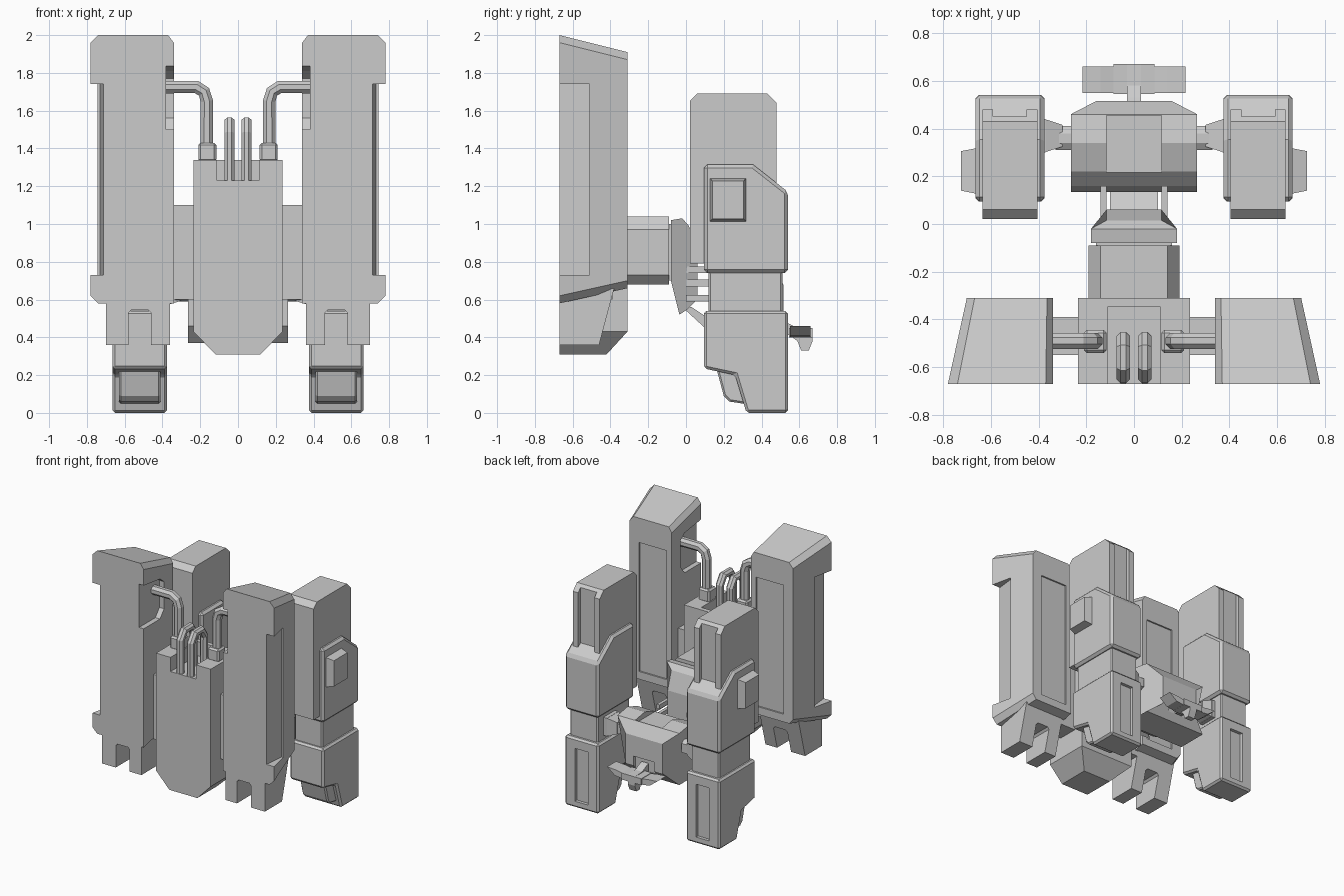
import bpy, bmesh
from mathutils import Vector, Matrix

cube = bpy.data.objects.get("Cube")
if cube:
    bpy.data.objects.remove(cube, do_unlink=True)

grey = bpy.data.materials.new("light_grey")
grey.use_nodes = True
COLOUR = (0.6, 0.6, 0.6, 1)
grey.diffuse_color = COLOUR
grey.node_tree.nodes["Principled BSDF"].inputs["Base Color"].default_value = COLOUR


def finish(name, bm, bevel=0, mirror=False):
    bmesh.ops.recalc_face_normals(bm, faces=bm.faces)
    if bevel:
        sharp = [e for e in bm.edges if e.calc_face_angle(0) > 0.9]
        bmesh.ops.bevel(bm, geom=sharp, offset=bevel, segments=1, affect='EDGES')
    mesh = bpy.data.meshes.new(name)
    bm.to_mesh(mesh)
    bm.free()
    mesh.materials.append(grey)
    obj = bpy.data.objects.new(name, mesh)
    bpy.context.collection.objects.link(obj)
    if mirror:
        obj.modifiers.new("Mirror", 'MIRROR')
    return obj


def prism(name, pts, axis, lo, hi, bevel=0, mirror=False, warp=None):
    """Extrude a 2D outline along x (outline y,z), y (x,z) or z (x,y)."""
    def place(a, b, t):
        return {'x': (t, a, b), 'y': (a, t, b), 'z': (a, b, t)}[axis]
    bm = bmesh.new()
    ends = [[bm.verts.new(place(a, b, t)) for a, b in pts] for t in (lo, hi)]
    bm.faces.new(ends[0])
    bm.faces.new(ends[1])
    for i in range(len(pts)):
        j = (i + 1) % len(pts)
        bm.faces.new((ends[0][i], ends[0][j], ends[1][j], ends[1][i]))
    if warp:
        for v in bm.verts:
            v.co = warp(v.co)
    return finish(name, bm, bevel, mirror)


def box(name, x, y, z, bevel=0, mirror=False, warp=None):
    return prism(name, [(x[0], y[0]), (x[1], y[0]), (x[1], y[1]), (x[0], y[1])],
                 'z', z[0], z[1], bevel, mirror, warp)


def cut(obj, cutter):
    """Carve the cutter out of the object, ahead of any mirroring."""
    cutter.hide_render = True
    mod = obj.modifiers.new("Cut", 'BOOLEAN')
    mod.operation, mod.solver, mod.object = 'DIFFERENCE', 'EXACT', cutter
    bpy.context.view_layer.objects.active = obj
    while obj.modifiers[0] != mod:
        bpy.ops.object.modifier_move_up(modifier=mod.name)
    bpy.ops.object.modifier_apply(modifier=mod.name)
    bpy.data.objects.remove(cutter, do_unlink=True)


def tube(name, path, radius):
    """Eight-sided pipe along a path, mitred at the bends."""
    pts = [Vector(p) for p in path]
    bm = bmesh.new()
    rings = []
    for i, p in enumerate(pts):
        before = (p - pts[i - 1]).normalized() if i else (pts[1] - p).normalized()
        after = (pts[i + 1] - p).normalized() if i < len(pts) - 1 else before
        turn = (before + after).normalized()
        circle = bmesh.ops.create_circle(bm, segments=8, radius=radius, matrix=Matrix.Translation(p)
                                         @ turn.to_track_quat('Z', 'Y').to_matrix().to_4x4()
                                         @ Matrix.Rotation(0.3927, 4, 'Z'))
        rings.append(circle['verts'])
    for a, b in zip(rings, rings[1:]):
        # pair each vertex with the nearest one of the next ring along the pipe
        shift = min(range(8), key=lambda s: sum((a[k].co - b[(k + s) % 8].co).length for k in range(8)))
        for k in range(8):
            bm.faces.new((a[k], a[(k + 1) % 8], b[(k + 1 + shift) % 8], b[(k + shift) % 8]))
    bm.faces.new(rings[0])
    bm.faces.new(rings[-1])
    return finish(name, bm, mirror=True)


# Tall side pods, narrowing and sloping towards the back
def pod_taper(co):
    t = (co.y + 0.67) / 0.36
    x = 0.34 + (co.x - 0.34) * (1 - 0.18 * t)
    z = co.z + t * (-0.09 if co.z > 1.5 else 0.08)
    return Vector((x, co.y, z))


pod = prism("side_pod", [(0.37, 2), (0.74, 2), (0.78, 1.96), (0.78, 0.62), (0.74, 0.58),
                         (0.34, 0.58), (0.34, 1.96)], 'y', -0.67, -0.31, mirror=True, warp=pod_taper)
cut(pod, prism("side_slot", [(0.71, -0.7), (0.73, -0.51), (0.9, -0.51), (0.9, -0.7)], 'z', 0.73, 1.74))
cut(pod, prism("pipe_slot", [(-0.7, 1.5), (-0.47, 1.5), (-0.42, 1.56), (-0.42, 1.77), (-0.47, 1.81),
                             (-0.7, 1.84)], 'x', 0.3, 0.38))
cut(pod, box("back_inset", (0.385, 0.62), (-0.322, -0.2), (0.72, 1.72)))

# Forked foot under each pod
foot = prism("pod_foot", [(-0.67, 0.36), (-0.46, 0.36), (-0.38, 0.66), (-0.67, 0.62)],
             'x', 0.36, 0.70, mirror=True)
cut(foot, prism("fork_gap", [(0.46, 0.2), (0.58, 0.2), (0.58, 0.53), (0.565, 0.545), (0.475, 0.545),
                             (0.46, 0.53)], 'y', -0.8, -0.2))

# Centre shield with a notch in the top and a cut-away lower back edge
shield = prism("centre_shield", [(-0.12, 0.31), (0.12, 0.31), (0.235, 0.43), (0.235, 1.34),
                                 (-0.235, 1.34), (-0.235, 0.43)], 'y', -0.67, -0.31)
cut(shield, box("top_notch", (-0.11, 0.11), (-0.7, -0.345), (1.23, 1.5)))
cut(shield, prism("lower_bevel", [(-0.42, 0.31), (-0.31, 0.43), (-0.2, 0.43), (-0.2, 0.2), (-0.42, 0.2)],
                  'x', -0.5, 0.5))
box("pod_bracket", (0.22, 0.36), (-0.55, -0.39), (0.6, 1.1), mirror=True)

# Pipes feeding the pods and the pair of looped pipes in the notch
tube("pod_pipe", [(0.40, -0.49, 1.725), (0.22, -0.49, 1.725), (0.18, -0.49, 1.70),
                  (0.165, -0.49, 1.65), (0.165, -0.49, 1.38)], 0.036)
box("pipe_socket", (0.115, 0.21), (-0.54, -0.445), (1.33, 1.43), bevel=0.012, mirror=True)
tube("loop_pipe", [(0.045, -0.48, 1.22), (0.045, -0.48, 1.48), (0.045, -0.52, 1.54),
                   (0.045, -0.60, 1.54), (0.045, -0.64, 1.48), (0.045, -0.64, 1.22)], 0.03)

# Arm joining the shield to the body
prism("rear_boom", [(-0.19, 0.73), (-0.14, 0.68), (0.14, 0.68), (0.19, 0.73), (0.19, 0.97),
                    (0.14, 1.04), (-0.14, 1.04), (-0.19, 0.97)], 'y', -0.32, -0.09)
box("boom_core", (-0.16, 0.16), (-0.1, -0.06), (0.7, 1.0))


def collar_taper(co):
    return Vector((co.x * (0.64 if co.y > 0 else 1), co.y, co.z))


prism("collar", [(-0.08, 1.02), (-0.02, 1.03), (0.015, 0.99), (0.06, 0.85), (0.06, 0.6), (0.01, 0.55),
                 (-0.035, 0.52), (-0.08, 0.7)], 'x', -0.18, 0.18, warp=collar_taper)
for i, z in enumerate((0.59, 0.67, 0.74)):
    box("collar_rod_%d" % (i + 1), (0.115, 0.14), (0.0, 0.16), (z, z + 0.035), mirror=True)
prism("lower_strut", [(-0.02, 0.56), (0.03, 0.56), (0.18, 0.46), (0.18, 0.41), (0.1, 0.45)], 'x', -0.1, 0.1)

# Barrel body with a hatch recess on top
def body_taper(co):
    return Vector((co.x * (0.6 if co.y > 0.5 else 1), co.y, co.z))


body = prism("body", [(0.135, 0.46), (0.135, 0.62), (0.16, 0.69), (0.22, 0.75), (0.34, 0.79), (0.46, 0.77),
                      (0.515, 0.68), (0.515, 0.45), (0.46, 0.37), (0.22, 0.37)], 'x', -0.265, 0.265,
             warp=body_taper)
cut(body, box("hatch_recess", (-0.115, 0.115), (0.2, 0.455), (0.745, 0.9)))
cut(body, box("rear_slot", (-0.09, 0.09), (0.49, 0.6), (0.42, 0.52)))

# Joints between body and limbs
prism("joint_pin", [(0.31, 0.6), (0.34, 0.59), (0.38, 0.59), (0.41, 0.6), (0.41, 0.67), (0.38, 0.69),
                    (0.34, 0.69), (0.31, 0.67)], 'x', 0.25, 0.33, mirror=True)


def joint_taper(co):
    s = 1 if co.x > 0.35 else 0.65
    return Vector((co.x, 0.37 + (co.y - 0.37) * s, 0.64 + (co.z - 0.64) * s))


box("joint_cone", (0.30, 0.375), (0.30, 0.44), (0.57, 0.71), mirror=True, warp=joint_taper)
box("joint_block", (0.37, 0.41), (0.30, 0.44), (0.57, 0.71), mirror=True)

# Small hooked tail with swept wings
prism("tail_hook", [(0.5, 0.49), (0.53, 0.48), (0.58, 0.455), (0.67, 0.45), (0.67, 0.38), (0.65, 0.33),
                    (0.61, 0.33), (0.59, 0.38), (0.55, 0.41), (0.5, 0.42)], 'x', -0.03, 0.03)
box("tail_block", (-0.085, 0.085), (0.545, 0.67), (0.4, 0.45))
prism("tail_wing", [(0.08, 0.40), (0.15, 0.41), (0.215, 0.46), (0.14, 0.455), (0.08, 0.445)],
      'y', 0.55, 0.66, mirror=True)

# Limbs: tall fin, upper block, waist and lower block
fin = prism("limb_fin", [(0.02, 0.79), (0.02, 1.65), (0.06, 1.69), (0.43, 1.69), (0.48, 1.64), (0.48, 0.79)],
            'x', 0.405, 0.635, mirror=True)
cut(fin, box("fin_groove", (0.45, 0.59), (0.45, 0.6), (0.7, 1.8)))
prism("limb_upper", [(0.095, 0.74), (0.095, 1.315), (0.355, 1.315), (0.54, 1.17), (0.54, 0.74)],
      'x', 0.375, 0.665, bevel=0.018, mirror=True)


def knob_taper(co):
    s = 0.85 if co.x > 0.7 else 1
    return Vector((co.x, 0.222 + (co.y - 0.222) * s, 1.128 + (co.z - 1.128) * s))


box("limb_knob", (0.65, 0.725), (0.125, 0.32), (1.01, 1.245), mirror=True, warp=knob_taper)
box("limb_waist", (0.40, 0.64), (0.12, 0.51), (0.52, 0.76), bevel=0.01, mirror=True)
lower = prism("limb_lower", [(0.095, 0.54), (0.54, 0.54), (0.54, 0), (0.32, 0), (0.26, 0.2), (0.095, 0.235)],
              'x', 0.375, 0.665, bevel=0.014, mirror=True)
cut(lower, box("calf_groove", (0.465, 0.575), (0.515, 0.6), (0.05, 0.46)))
prism("limb_toe", [(0.16, 0.24), (0.2, 0.09), (0.23, 0.06), (0.33, 0.045), (0.4, 0.25)],
      'x', 0.41, 0.63, bevel=0.01, mirror=True)
